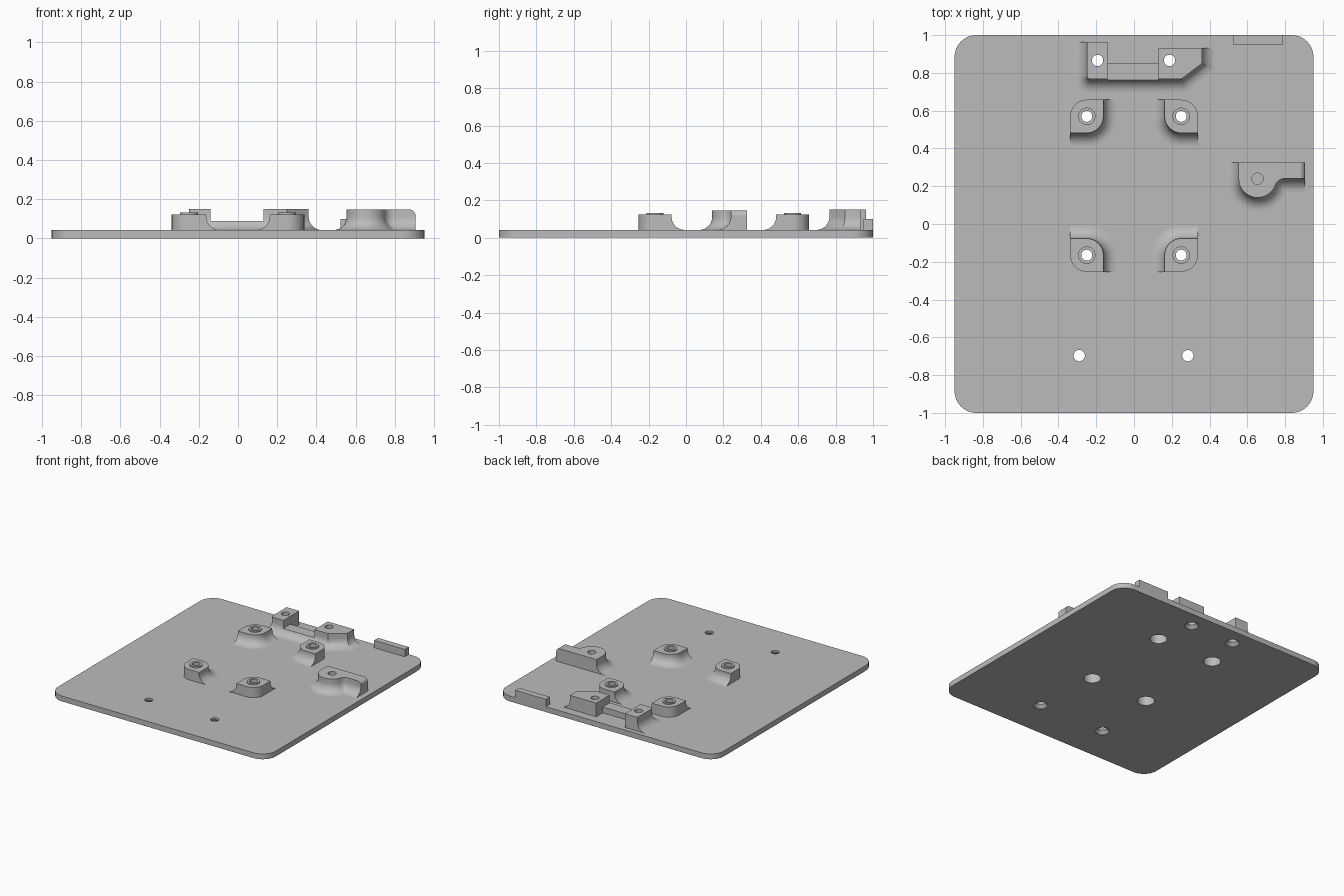
import bpy, bmesh
from math import sin, cos, asin, sqrt, radians, degrees
from mathutils import Vector

cube = bpy.data.objects.get("Cube")
if cube:
    bpy.data.objects.remove(cube)

grey = bpy.data.materials.new("plain grey")
grey.use_nodes = True
grey.diffuse_color = (0.5, 0.5, 0.5, 1)
grey.node_tree.nodes["Principled BSDF"].inputs["Base Color"].default_value = (0.5, 0.5, 0.5, 1)

PLATE = 0.042   # plate thickness
FILLET = 0.07   # radius of the sweep from parts down to the plate
parts = []


def arc(cx, cy, r, a0, a1, n=10):
    """Points on an arc, angles in degrees."""
    steps = [radians(a0 + (a1 - a0) * i / n) for i in range(n + 1)]
    return [(cx + r * cos(a), cy + r * sin(a)) for a in steps]


def spread(path, d):
    """Offset an open path to its right by d, with mitred corners."""
    pts = [Vector(p) for p in path]
    normals = []
    for a, b in zip(pts, pts[1:]):
        t = (b - a).normalized()
        normals.append(Vector((t.y, -t.x)))
    out = []
    for i, p in enumerate(pts):
        a, b = normals[max(i - 1, 0)], normals[min(i, len(normals) - 1)]
        m = (a + b).normalized()
        out.append(tuple(p + m * (d / m.dot(b))))
    return out


def finish(name, bm):
    bmesh.ops.recalc_face_normals(bm, faces=bm.faces)
    mesh = bpy.data.meshes.new(name)
    bm.to_mesh(mesh)
    bm.free()
    obj = bpy.data.objects.new(name, mesh)
    mesh.materials.append(grey)
    bpy.context.collection.objects.link(obj)
    return obj


def skin(bm, rings):
    """Join closed rings of equal length and cap both ends."""
    loops = [[bm.verts.new(p) for p in ring] for ring in rings]
    for lo, hi in zip(loops, loops[1:]):
        for i in range(len(lo)):
            j = (i + 1) % len(lo)
            bm.faces.new((lo[i], lo[j], hi[j], hi[i]))
    bm.faces.new(loops[0][::-1])
    bm.faces.new(loops[-1])


def block(name, outline, z0, z1, fillet=0, round_x=None):
    """Raise outline(d) from z0 to z1, flaring by d near the plate."""
    levels = [(z0, fillet)]
    if fillet:
        for i in range(11):
            a = radians(9 * i)
            z = PLATE + fillet * (1 - cos(a))
            if z < z1 - 0.001:
                levels.append((z, fillet * (1 - sin(a))))
    u = PLATE + fillet - z1
    levels.append((z1, fillet - sqrt(fillet ** 2 - u ** 2) if fillet and u > 0 else 0))
    bm = bmesh.new()
    skin(bm, [[(x, y, z) for x, y in outline(d)] for z, d in levels])
    if round_x is not None:
        edges = [e for e in bm.edges
                 if all(abs(v.co.x - round_x) < 1e-4 and v.co.z > z1 - 1e-4 for v in e.verts)]
        bmesh.ops.bevel(bm, geom=edges, offset=0.03, segments=6, profile=0.5, affect='EDGES')
    parts.append(finish(name, bm))


def fixed(points):
    return lambda d: points


def flared(path, rest):
    return lambda d: spread(path, d) + rest


# Base plate with rounded corners
R = 0.115
corners = [(1, 1, 0), (-1, 1, 90), (-1, -1, 180), (1, -1, 270)]
block("base_plate", fixed([p for sx, sy, a in corners
      for p in arc(sx * (0.95 - R), sy * (1 - R), R, a, a + 90)]), 0, PLATE)

# Four board standoffs, mirrored so the flares face inward
H = 0.088
standoff = flared([(-H, -H)] + arc(0, 0, H, -90, 0) + [(H, H)], arc(0, 0, H, 90, 180))
posts = [(side * 0.25, y, -side, sy, f"{row}_{hand}")
         for y, sy, row in ((0.57, 1, "back"), (-0.165, -1, "front"))
         for side, hand in ((1, "left"), (-1, "right"))]
for cx, cy, sx, sy, tag in posts:
    block("standoff_" + tag,
          lambda d: [(cx + sx * x, cy + sy * y) for x, y in standoff(d)],
          0.02, 0.123, FILLET)
    block("standoff_ring_" + tag, fixed(arc(cx, cy, 0.046, 0, 350, 35)), 0.11, 0.133)

# Connector bracket at the back: two blocks joined by a low bar
block("bracket_right_block",
      flared([(-0.25, 0.963)] + arc(-0.23, 0.787, 0.02, 180, 270, 5) + [(-0.14, 0.767)],
             [(-0.14, 0.963)]), 0.02, 0.15, FILLET)
block("bracket_left_block",
      flared([(0.13, 0.767), (0.25, 0.767), (0.36, 0.85), (0.36, 0.933)],
             [(0.13, 0.933)]), 0.02, 0.15, FILLET)
block("bracket_bar",
      flared([(-0.14, 0.767), (0.13, 0.767)], [(0.13, 0.852), (-0.14, 0.852)]),
      0.02, 0.088, FILLET)


# Side support: round boss blending into a straight bar
def support(d):
    cx, cy, r = 0.654, 0.24, 0.1 + d
    blend = max(0.05 - d, 0.002)
    a = asin((d + blend) / (r + blend))
    bx = cx + (r + blend) * cos(a)
    deg = degrees(a)
    return ([(cx - r, 0.325)] + arc(cx, cy, r, 180, 360 - deg, 18)
            + arc(bx, cy - d - blend, blend, 180 - deg, 90, 8)[1:]
            + [(0.905, cy - d), (0.905, 0.325)])


block("side_support", support, 0.02, 0.147, FILLET, round_x=0.905)

# Small stop tab on the back edge
block("edge_tab", fixed([(0.523, 0.95), (0.79, 0.95), (0.79, 1), (0.523, 1)]), 0.02, 0.1)

# Screw holes: counterbored, countersunk and blind
bore = [(0.062, -0.02), (0.062, 0.08), (0.029, 0.08), (0.029, 0.2)]
sink = [(0.052, -0.02), (0.052, 0.003), (0.03, 0.026), (0.03, 0.2)]
blind = [(0.03, 0.07), (0.03, 0.2)]
holes = [(p[0], p[1], bore) for p in posts]
holes += [(x, y, sink) for x, y in
          ((-0.29, -0.697), (0.285, -0.697), (-0.193, 0.866), (0.188, 0.866))]
holes.append((0.654, 0.24, blind))
bm = bmesh.new()
for x, y, profile in holes:
    skin(bm, [[(px, py, z) for px, py in arc(x, y, r, 0, 348.75, 31)] for r, z in profile])
cutter = finish("hole_cutter", bm)
cutter.hide_render = True

for obj in parts:
    bpy.ops.object.select_all(action='DESELECT')
    obj.select_set(True)
    bpy.context.view_layer.objects.active = obj
    if obj.name != "edge_tab" and obj.name != "bracket_bar":
        cut = obj.modifiers.new("holes", 'BOOLEAN')
        cut.object = cutter
        cut.operation = 'DIFFERENCE'
        cut.solver = 'EXACT'
        bpy.ops.object.modifier_apply(modifier=cut.name)
    bpy.ops.object.shade_smooth_by_angle(angle=radians(30))
bpy.data.objects.remove(cutter)
